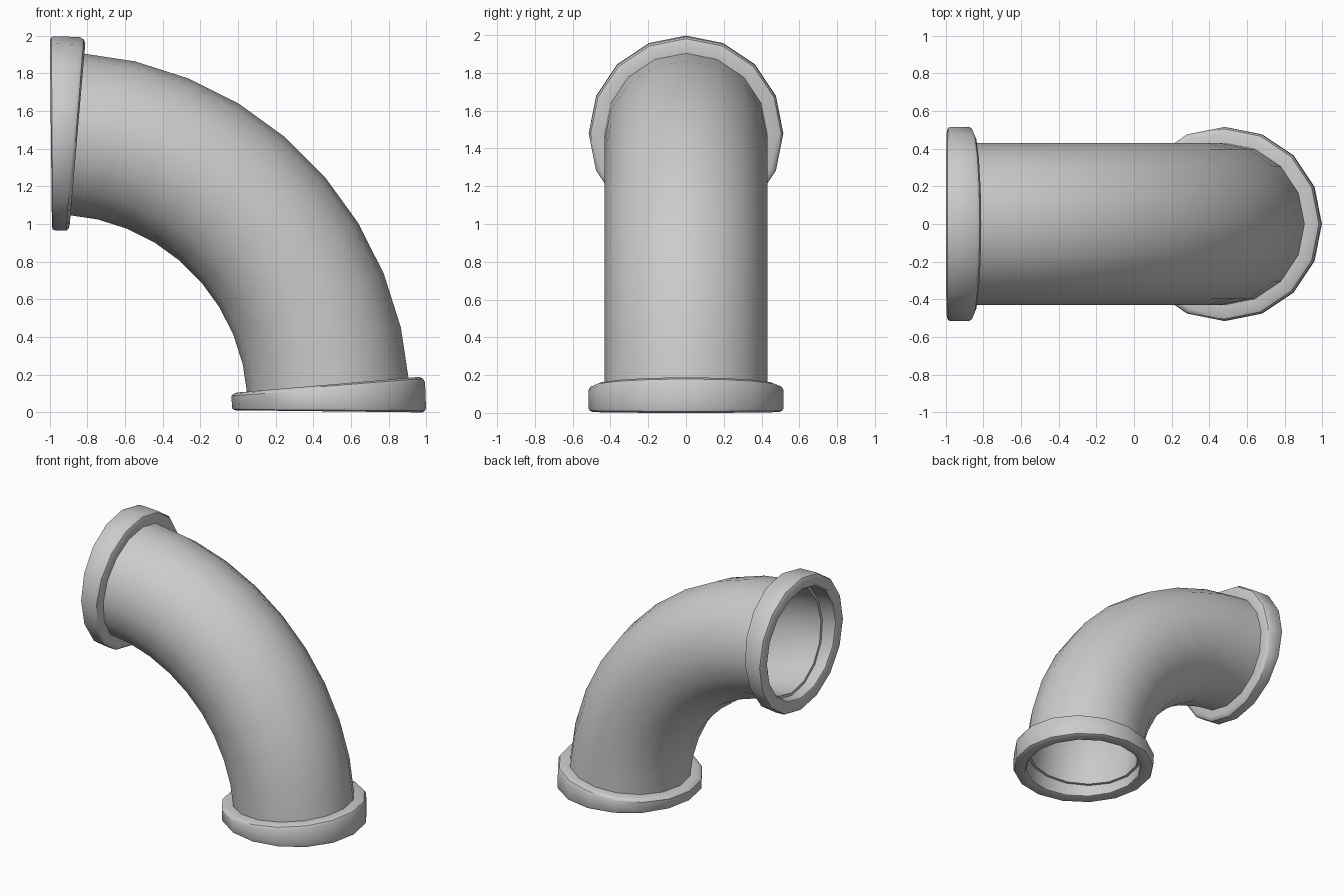
import bpy, bmesh
from math import sin, cos, pi, radians

if "Cube" in bpy.data.objects:
    bpy.data.objects.remove(bpy.data.objects["Cube"])

CX, CZ = -0.977, 0.022   # centre of the bend
BEND = 1.46              # bend radius of the centreline
SIDES = 16


def sweep(name, rings):
    """Closed skin through rings given as (bend angle in degrees, tube radius)."""
    bm = bmesh.new()
    loops = []
    for deg, r in rings:
        a = radians(deg)
        loop = []
        for i in range(SIDES):
            t = 2 * pi * i / SIDES
            d = BEND + r * cos(t)
            loop.append(bm.verts.new((CX + d * cos(a), r * sin(t), CZ + d * sin(a))))
        loops.append(loop)
    for k, a in enumerate(loops):
        b = loops[(k + 1) % len(loops)]
        for i in range(SIDES):
            j = (i + 1) % SIDES
            bm.faces.new((a[i], a[j], b[j], b[i]))
    bmesh.ops.recalc_face_normals(bm, faces=bm.faces)
    mesh = bpy.data.meshes.new(name)
    bm.to_mesh(mesh)
    bm.free()
    ob = bpy.data.objects.new(name, mesh)
    bpy.context.collection.objects.link(ob)
    bpy.ops.object.select_all(action='DESELECT')
    ob.select_set(True)
    bpy.context.view_layer.objects.active = ob
    bpy.ops.object.shade_smooth_by_angle(angle=radians(35))
    return ob


# Hollow bent pipe: outer wall out, inner wall back
angles = [4 + 82 * i / 9 for i in range(10)]
sweep("elbow_pipe", [(a, 0.431) for a in angles] + [(a, 0.40) for a in reversed(angles)])

# Bevelled collar profile, mirrored to the other end of the quarter bend
collar = [(4.9, 0.425), (4.9, 0.485), (4.6, 0.505), (4.0, 0.515), (0.0, 0.515),
          (-0.4, 0.51), (-0.65, 0.495), (-0.65, 0.43), (-0.4, 0.42), (4.2, 0.42)]
sweep("lower_collar", collar)
sweep("upper_collar", [(90 - a, r) for a, r in collar])
